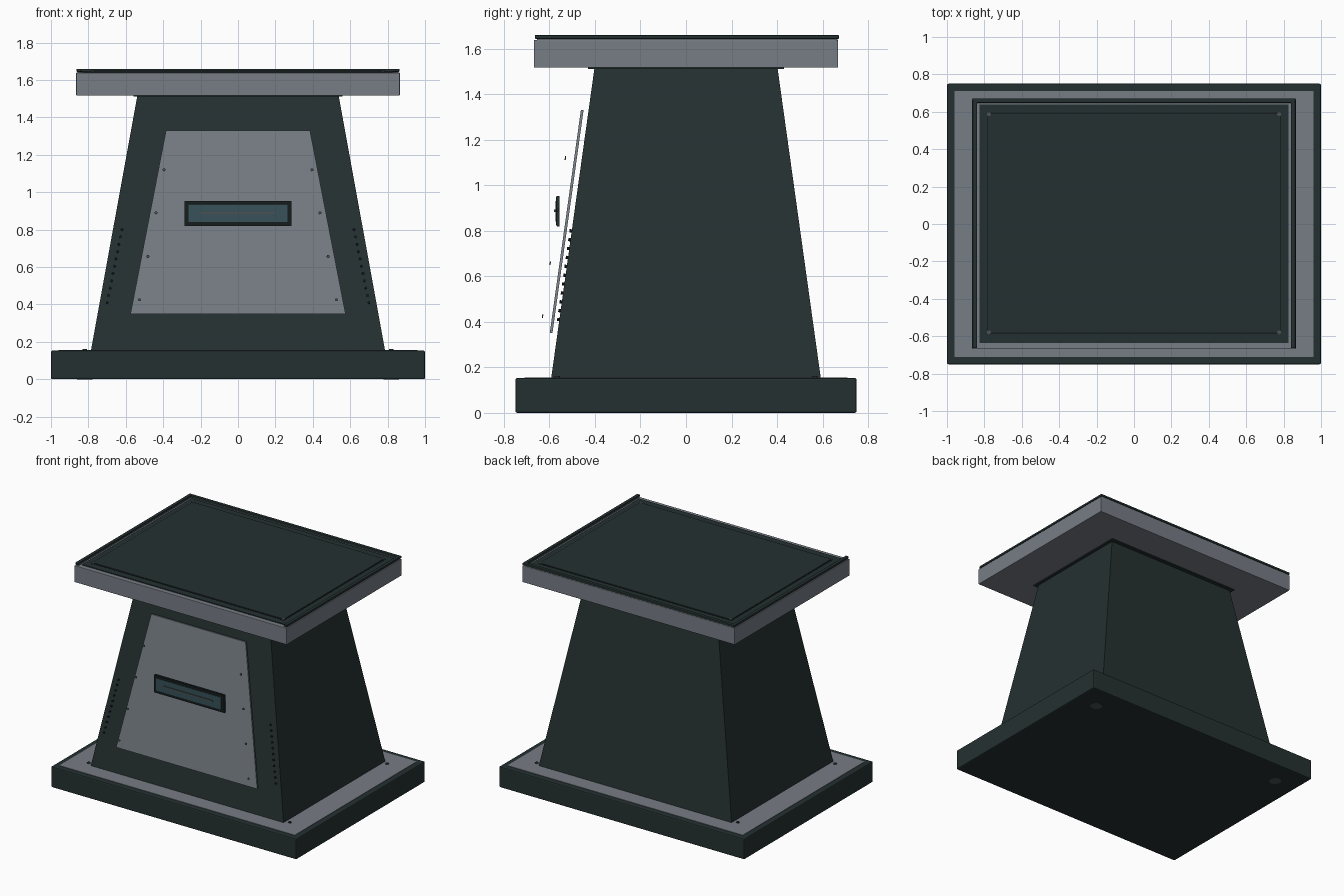
import bpy, bmesh, math
from mathutils import Matrix, Vector

if "Cube" in bpy.data.objects:
    bpy.data.objects.remove(bpy.data.objects["Cube"])


def mat(name, r, g, b):
    m = bpy.data.materials.new(name)
    m.diffuse_color = (r, g, b, 1)
    m.use_nodes = True
    m.node_tree.nodes["Principled BSDF"].inputs["Base Color"].default_value = m.diffuse_color
    return m


DARK = mat("dark green grey", 0.018, 0.030, 0.030)
GREY = mat("steel grey", 0.185, 0.205, 0.235)
TEAL = mat("teal glass", 0.038, 0.085, 0.100)
BLACK = mat("near black", 0.008, 0.012, 0.012)
MID = mat("mid grey", 0.07, 0.08, 0.085)


def finish(name, bm, m, bevel=0):
    bmesh.ops.recalc_face_normals(bm, faces=bm.faces)
    me = bpy.data.meshes.new(name)
    bm.to_mesh(me)
    bm.free()
    me.materials.append(m)
    ob = bpy.data.objects.new(name, me)
    bpy.context.collection.objects.link(ob)
    if bevel:
        b = ob.modifiers.new("bevel", 'BEVEL')
        b.width = bevel
        b.segments = 2
    return ob


def box(name, x0, x1, y0, y1, z0, z1, m, bevel=0, taper=(1, 1)):
    """Box whose top is scaled about its own centre by taper."""
    bm = bmesh.new()
    bmesh.ops.create_cube(bm, size=1)
    for v in bm.verts:
        tx, ty = taper if v.co.z > 0 else (1, 1)
        v.co = ((x0 + x1) / 2 + v.co.x * (x1 - x0) * tx,
                (y0 + y1) / 2 + v.co.y * (y1 - y0) * ty,
                z1 if v.co.z > 0 else z0)
    return finish(name, bm, m, bevel)


def discs(name, places, radius, depth, normal, m, sides=12):
    """Several short cylinders facing one direction."""
    bm = bmesh.new()
    rot = Vector(normal).to_track_quat('Z', 'Y').to_matrix().to_4x4()
    for p in places:
        bmesh.ops.create_cone(bm, cap_ends=True, segments=sides, radius1=radius,
                              radius2=radius, depth=depth,
                              matrix=Matrix.Translation(p) @ rot)
    return finish(name, bm, m)


# base with inlaid plate and bolts
box("base", -1, 1, -0.75, 0.75, 0, 0.153, DARK, 0.008)
box("base_plate", -0.96, 0.96, -0.71, 0.71, 0.148, 0.156, GREY)
corners = [(sx * 0.82, sy * 0.566) for sx in (-1, 1) for sy in (-1, 1)]
discs("base_bolts", [(x, y, 0.157) for x, y in corners], 0.012, 0.008, (0, 0, 1), DARK)
discs("base_underside_discs", [(x, y, 0.002) for x, y in corners if y > 0],
      0.042, 0.006, (0, 0, 1), MID, 24)

# tapered body and collar below the top
box("body", -0.786, 0.786, -0.592, 0.592, 0.155, 1.517, DARK,
    taper=(0.538 / 0.786, 0.402 / 0.592))
box("collar", -0.56, 0.56, -0.43, 0.43, 1.511, 1.518, DARK)

# front access panel, floating parallel to the sloping face
bm = bmesh.new()
outline = [(-0.575, 0.35), (0.575, 0.35), (0.385, 1.33), (-0.385, 1.33)]


def face_y(z, off):
    return -0.592 + 0.1395 * (z - 0.155) - off


rings = [[bm.verts.new((x, face_y(z, off), z)) for x, z in outline] for off in (0.022, 0.034)]
bm.faces.new(rings[0])
bm.faces.new(rings[1])
for i in range(4):
    j = (i + 1) % 4
    bm.faces.new((rings[0][i], rings[0][j], rings[1][j], rings[1][i]))
finish("front_panel", bm, GREY)

# panel screws
slope = (0, -1, 0.14)
rows = [(0.395, 1.12), (0.438, 0.89), (0.482, 0.657), (0.527, 0.425)]
discs("panel_screws", [(s * x, -0.53 - 0.144 * (1.12 - z), z) for x, z in rows for s in (-1, 1)],
      0.008, 0.005, slope, MID)

# rows of vent holes near the body edges
vents = []
for i in range(11):
    t = i / 10
    z = 0.41 + 0.39 * t
    vents += [(s * (0.70 - 0.08 * t), face_y(z, 0.004), z) for s in (-1, 1)]
discs("vent_holes", vents, 0.007, 0.012, slope, BLACK, 8)

# slot: backing, raised frame, glass and slit
box("slot_backing", -0.285, 0.285, -0.566, -0.555, 0.82, 0.953, DARK)
for s in (-1, 1):
    box("slot_frame_side", s * 0.274 - 0.011, s * 0.274 + 0.011, -0.572, -0.56, 0.825, 0.948, BLACK)
    box("slot_frame_rail", -0.28, 0.28, -0.572, -0.56,
        0.887 + s * 0.055 - 0.009, 0.887 + s * 0.055 + 0.009, BLACK)
box("slot_glass", -0.265, 0.265, -0.574, -0.565, 0.842, 0.932, TEAL)
box("slot_slit", -0.2, 0.2, -0.581, -0.573, 0.883, 0.893, MID)

# table top slab
box("top_slab", -0.865, 0.865, -0.669, 0.669, 1.517, 1.639, GREY, 0.003)

# top panel with raised inner plate and corner screws
box("top_panel", -0.826, 0.826, -0.635, 0.64, 1.636, 1.645, DARK)
box("top_inner_groove", -0.787, 0.787, -0.587, 0.595, 1.64, 1.6465, BLACK)
box("top_inner_plate", -0.78, 0.78, -0.58, 0.588, 1.64, 1.65, DARK)
discs("top_screws", [(sx * 0.776, 0.004 + sy * 0.583, 1.648) for sx in (-1, 1) for sy in (-1, 1)],
      0.011, 0.008, (0, 0, 1), MID)

# raised rim on the sides and back
for s in (-1, 1):
    box("rim_side", s * 0.851 - 0.012, s * 0.851 + 0.012, -0.664, 0.672, 1.644, 1.66, DARK, 0.003)
    box("rim_side_spacer", s * 0.849 - 0.008, s * 0.849 + 0.008, -0.655, 0.66, 1.638, 1.645, GREY)
box("rim_back", -0.863, 0.863, 0.648, 0.672, 1.644, 1.66, DARK, 0.003)
box("rim_back_spacer", -0.855, 0.855, 0.652, 0.666, 1.638, 1.645, GREY)
